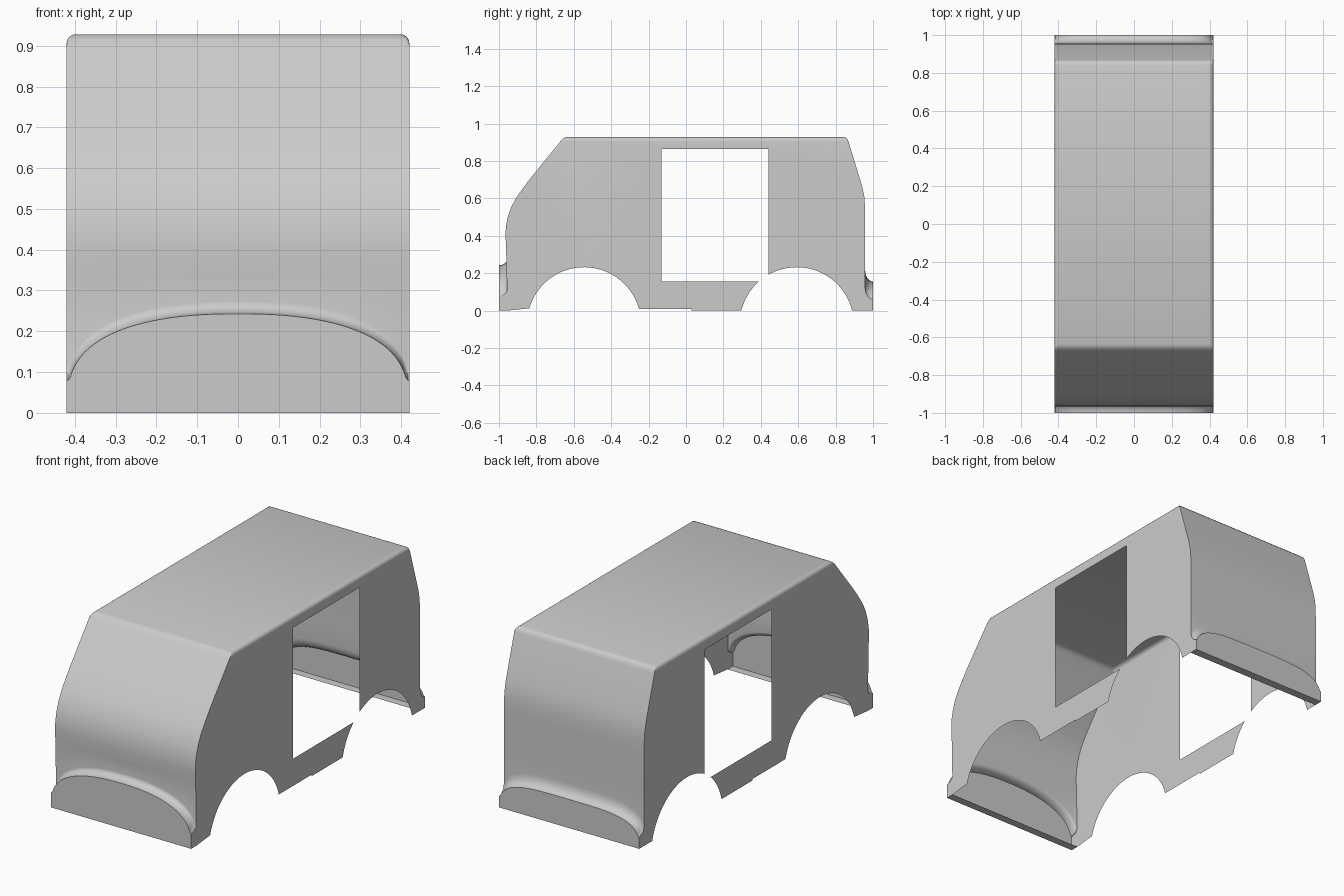
import bpy
import bmesh
from math import sin, cos, pi, sqrt, asin

if "Cube" in bpy.data.objects:
    bpy.data.objects.remove(bpy.data.objects["Cube"])

HALF_W, ROOF_Z, ROOF_R = 0.42, 0.928, 0.022

# Single body colour
paint = bpy.data.materials.new("body_grey")
paint.use_nodes = True
grey = (0.6, 0.6, 0.6, 1)
paint.diffuse_color = grey
paint.node_tree.nodes["Principled BSDF"].inputs["Base Color"].default_value = grey

# Columns across the width, denser toward both sides
COLS = 48
columns = [-HALF_W * cos(pi * i / COLS) for i in range(COLS + 1)]


def bumper_height(x, top, power, low):
    u = min(1, abs(x) / HALF_W)
    return max(low, top * (1 - u ** power) ** 0.33)


def roof_limit(x):
    d = max(0, abs(x) - HALF_W + ROOF_R)
    return ROOF_Z - ROOF_R + sqrt(max(0, ROOF_R ** 2 - d * d))


def bumper(sign, h, wall, depth, rise):
    """Underside, flat face and concave blend from the bumper into the wall."""
    tip = sign * 1.0
    pts = [(sign * wall, 0), (tip, 0), (tip, h)]
    for k in range(1, 7):
        a = k / 6 * pi / 2
        pts.append((tip - sign * depth * sin(a), h + rise * (1 - cos(a))))
    return pts


FRONT = [(-0.962, 0.34), (-0.965, 0.4), (-0.963, 0.45), (-0.953, 0.5),
         (-0.936, 0.55), (-0.91, 0.6), (-0.875, 0.65), (-0.838, 0.7),
         (-0.675, 0.9), (-0.663, 0.914), (-0.652, 0.923), (-0.637, ROOF_Z)]
REAR = [(0.84, ROOF_Z), (0.855, 0.924), (0.864, 0.915), (0.87, 0.9),
        (0.925, 0.72), (0.943, 0.66), (0.953, 0.61), (0.957, 0.56),
        (0.958, 0.5), (0.958, 0.3)]


def section(x):
    """Lengthwise run from the front underside over the roof to the rear."""
    front = bumper(-1, bumper_height(x, 0.243, 2.3, 0.08), 0.955, 0.043, 0.03)
    rear = bumper(1, bumper_height(x, 0.155, 4, 0.06), 0.955, 0.042, 0.06)
    run = front + FRONT + REAR + rear[::-1]
    return [(x, y, min(z, roof_limit(x))) for y, z in run]


def arch(cy, radius, cz, z0, z1):
    """Wheel arch points from its rear foot at z0 to its front foot at z1."""
    a0 = asin((z0 - cz) / radius)
    a1 = pi - asin((z1 - cz) / radius)
    n = 28
    return [(cy + radius * cos(a0 + (a1 - a0) * i / n),
             cz + radius * sin(a0 + (a1 - a0) * i / n)) for i in range(n + 1)]


# Lower side outline, rear to front: wheel arches, and the door opening
# that breaks into the rear arch
R, CZ, REAR_Y, FRONT_Y = 0.305, -0.073, 0.592, -0.545
rear_arch = arch(REAR_Y, R, CZ, 0, 0)
door_front, door_rear, sill, head = -0.13, 0.44, 0.155, 0.865
behind = [p for p in rear_arch if p[0] > door_rear]
below = [p for p in rear_arch if p[0] < REAR_Y and p[1] < sill]
rear_cut = CZ + sqrt(R * R - (door_rear - REAR_Y) ** 2)
sill_end = REAR_Y - sqrt(R * R - (sill - CZ) ** 2)
lower = behind + [(door_rear, rear_cut), (door_rear, head), (door_front, head),
                  (door_front, sill), (sill_end, sill)] + below
lower += [(0.03, 0), (0.03, 0.008)] + arch(FRONT_Y, R, CZ, 0.008, 0.012)

bm = bmesh.new()
grid = [[bm.verts.new(p) for p in section(x)] for x in columns]

# Front, roof and rear skin
for a, b in zip(grid, grid[1:]):
    for j in range(len(a) - 1):
        bm.faces.new((a[j], a[j + 1], b[j + 1], b[j]))

# Side walls share the outer columns of the skin
for col in (grid[0], grid[-1]):
    x = col[0].co.x
    bm.faces.new(col + [bm.verts.new((x, y, z)) for y, z in lower])

bmesh.ops.recalc_face_normals(bm, faces=bm.faces)
if sum(f.normal.z * f.calc_area() for f in bm.faces) < 0:
    bmesh.ops.reverse_faces(bm, faces=bm.faces)
bmesh.ops.triangulate(bm, faces=[f for f in bm.faces if len(f.verts) > 4])

mesh = bpy.data.meshes.new("van_body_shell")
bm.to_mesh(mesh)
bm.free()
mesh.materials.append(paint)
body = bpy.data.objects.new("van_body_shell", mesh)
bpy.context.collection.objects.link(body)

# Smooth panels with crisp corners
bpy.ops.object.select_all(action='DESELECT')
body.select_set(True)
bpy.context.view_layer.objects.active = body
bpy.ops.object.shade_smooth_by_angle(angle=0.6)
